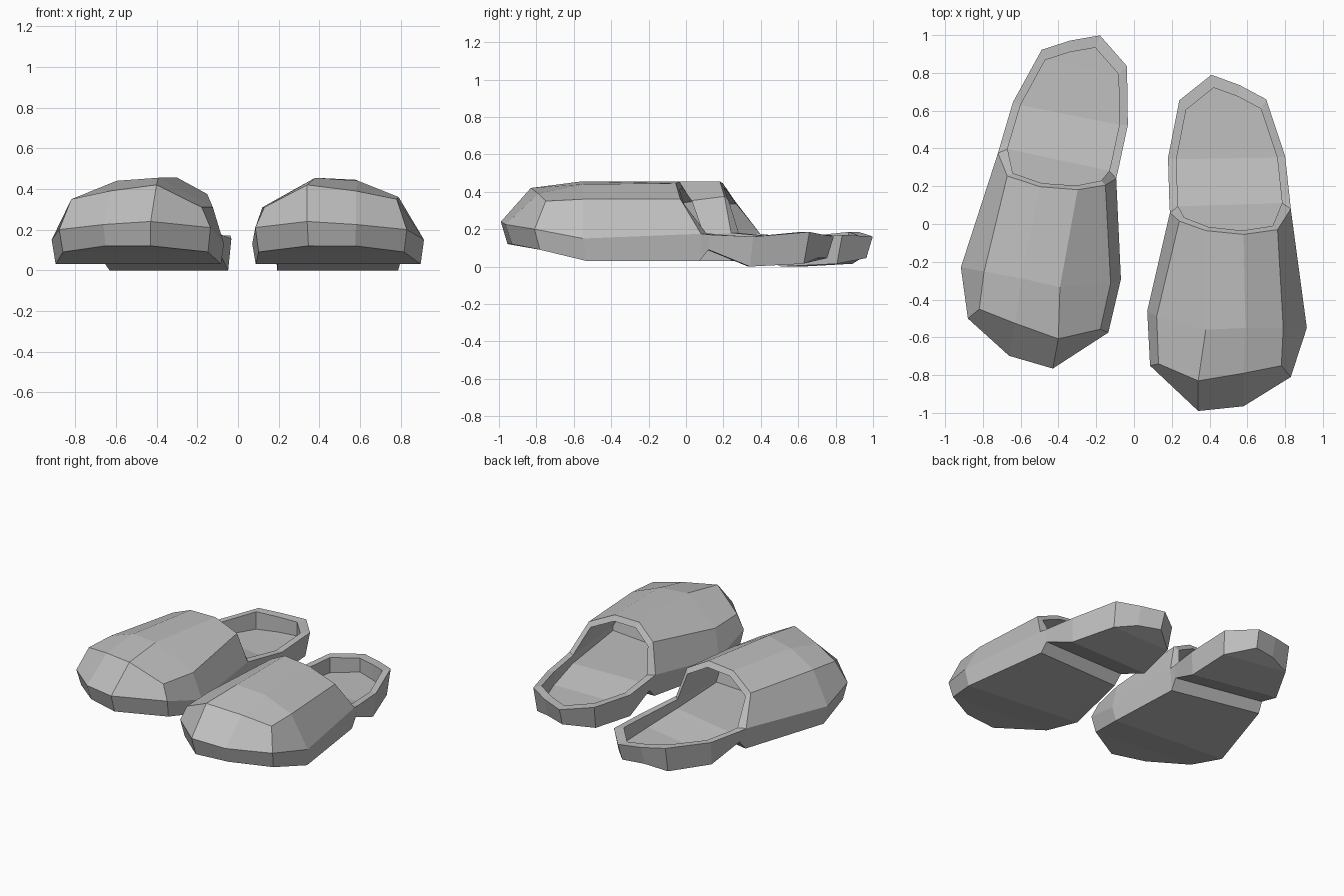
import bpy
import bmesh
from math import radians
from mathutils import Matrix, Vector

default_cube = bpy.data.objects.get("Cube")
if default_cube:
    bpy.data.objects.remove(default_cube, do_unlink=True)

felt = bpy.data.materials.new("grey felt")
felt.use_nodes = True
grey = (0.52, 0.52, 0.52, 1)
felt.diffuse_color = grey
felt.node_tree.nodes["Principled BSDF"].inputs["Base Color"].default_value = grey

# Side band: left and right points, toe to heel
BAND = [
    ((.34, -.99, .24), (.58, -.965, .225)),
    ((.085, -.75, .21), (.83, -.81, .2)),
    ((.07, -.46, .13), (.915, -.55, .15)),
    ((.19, .06, .18), (.83, .08, .175)),
    ((.187, .12, .175), (.825, .13, .17)),
    ((.18, .35, .155), (.8, .36, .16)),
    ((.24, .655, .17), (.7, .66, .185)),
    ((.41, .79, .16), (.56, .735, .17)),
]
SOLE_Z = [.12, .09, .03, .03, .09, 0, .015, .045]
BED_Z = [.12, .12, .11, .07, .065, .065]

# Arches of the upper: toe, instep, opening
ARCHES = [
    [(.13, -.74, .31), (.34, -.83, .42), (.58, -.79, .39), (.78, -.75, .35)],
    [(.12, -.49, .31), (.38, -.56, .455), (.59, -.55, .44), (.79, -.55, .36)],
    [(.24, .015, .375), (.38, -.035, .455), (.58, -.055, .445), (.76, -.03, .36)],
]


def scaled(point, centre, factor):
    """Scale a point about a centre in plan, keeping its height."""
    x, y, z = point
    return (centre[0] + (x - centre[0]) * factor,
            centre[1] + (y - centre[1]) * factor, z)


def at_height(point, z):
    return (point[0], point[1], z)


def build_slipper(name, matrix):
    bm = bmesh.new()

    def add(points):
        return [bm.verts.new(p) for p in points]

    def strip(a, b, closed=False):
        """Join two equal rows of vertices with quads."""
        count = len(a)
        for i in range(count if closed else count - 1):
            j = (i + 1) % count
            bm.faces.new((a[i], a[j], b[j], b[i]))

    def around(rows):
        """Run down the left side and back up the right side."""
        return [r[0] for r in rows] + [r[1] for r in reversed(rows)]

    def ladder(rows):
        for a, b in zip(rows, rows[1:]):
            strip(a, b)

    # Sole and side band
    band = [add(row) for row in BAND]
    sole = [add(at_height(scaled(p, (.5, -.1), .96), z) for p in row)
            for row, z in zip(BAND, SOLE_Z)]
    strip(around(band), around(sole), closed=True)
    ladder(sole)

    # Upper, with the toe cap in front
    arches = [add(arch) for arch in ARCHES]
    toe_row = [band[1][0], band[0][0], band[0][1], band[1][1]]
    strip(toe_row, arches[0])
    hoops = [[band[i + 1][0], *arch, band[i + 1][1]]
             for i, arch in enumerate(arches)]
    ladder(hoops)

    # Heel rim, inner wall and footbed
    inner_points = [[scaled(p, (.5, .3), .86) for p in row] for row in BAND[2:]]
    inner = [add(row) for row in inner_points]
    bed = [add(at_height(p, z) for p in row)
           for row, z in zip(inner_points, BED_Z)]
    strip(around(band[3:]), around(inner[1:]))
    strip(around(inner[1:]), around(bed[1:]))
    ladder(bed)

    # Opening rim and the lining inside the upper
    linings = []
    for arch, back, ends in zip(ARCHES[1:], (.1, .02), inner):
        points = [(.5 + (x - .5) * .9, y + back, .1 + (z - .1) * .9)
                  for x, y, z in arch]
        linings.append([ends[0], *add(points), ends[1]])
    strip(hoops[2], linings[1])
    loops = [[floor[0], *lining, floor[1]]
             for floor, lining in zip(bed, linings)]
    strip(loops[0], loops[1])
    bm.faces.new(loops[0])

    bm.transform(matrix)
    bmesh.ops.recalc_face_normals(bm, faces=bm.faces)
    mesh = bpy.data.meshes.new(name)
    bm.to_mesh(mesh)
    bm.free()
    mesh.materials.append(felt)
    slipper = bpy.data.objects.new(name, mesh)
    bpy.context.collection.objects.link(slipper)


# Mirrored pair, the right one turned and set further back
mirror = Matrix.Scale(-1, 4, Vector((1, 0, 0)))
turn = Matrix.Rotation(radians(-10.3), 4, "Z")
build_slipper("left_slipper", Matrix.Identity(4))
build_slipper("right_slipper",
              Matrix.Translation((.082, .148, 0)) @ turn @ mirror)
